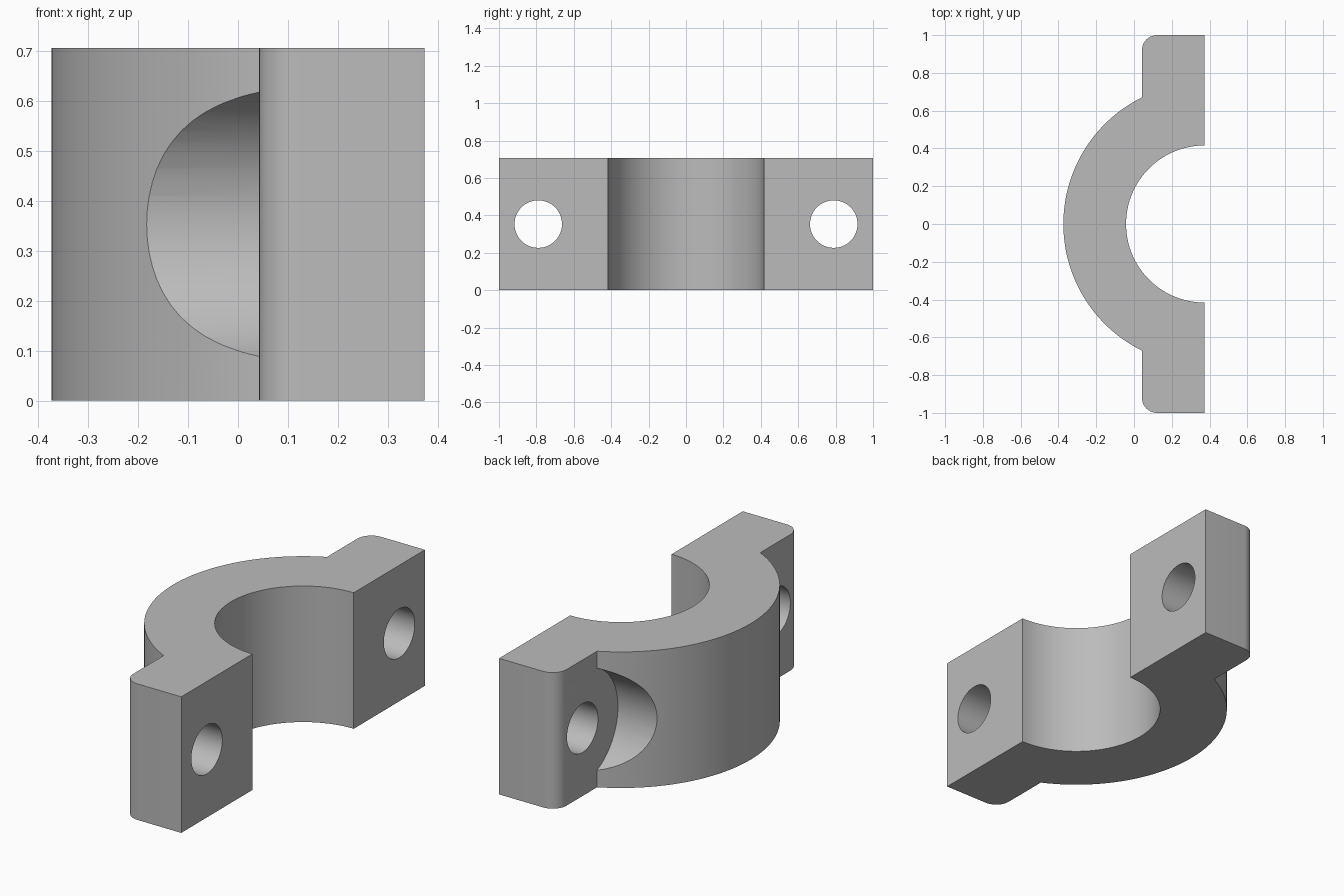
import bpy, bmesh
from math import sin, cos, asin, pi
from mathutils import Matrix, Vector

if "Cube" in bpy.data.objects:
    bpy.data.objects.remove(bpy.data.objects["Cube"], do_unlink=True)

HEIGHT = 0.707
SPLIT_X = 0.374        # flat mating face, also the bore axis
LUG_X = 0.042          # outer face of the bolt lugs
OUTER_R, BORE_R = 0.748, 0.416
FILLET = 0.08
BOLT_Y, BOLT_R, SEAT_R = 0.79, 0.127, 0.291

steel = bpy.data.materials.new("plain grey")
steel.use_nodes = True
GREY = (0.5, 0.5, 0.5, 1)
steel.diffuse_color = GREY
steel.node_tree.nodes["Principled BSDF"].inputs["Base Color"].default_value = GREY


def arc(cx, cy, r, start, end, steps):
    angles = [start + (end - start) * i / steps for i in range(steps + 1)]
    return [(cx + r * cos(a), cy + r * sin(a)) for a in angles]


def make_object(name, bm):
    bmesh.ops.recalc_face_normals(bm, faces=bm.faces)
    mesh = bpy.data.meshes.new(name)
    bm.to_mesh(mesh)
    bm.free()
    obj = bpy.data.objects.new(name, mesh)
    bpy.context.collection.objects.link(obj)
    return obj


def x_cylinder(name, x0, x1, y, r):
    bm = bmesh.new()
    place = Matrix.Translation(((x0 + x1) / 2, y, HEIGHT / 2)) @ Matrix.Rotation(pi / 2, 4, "Y")
    bmesh.ops.create_cone(bm, cap_ends=True, segments=64, radius1=r, radius2=r,
                          depth=x1 - x0, matrix=place)
    # Keep the end caps exactly on their planes
    for v in bm.verts:
        v.co.x = x0 if v.co.x < (x0 + x1) / 2 else x1
    return make_object(name, bm)


# Clamp outline: bore, lug, rounded corner, outer arc, then the mirrored lug
meet = asin((SPLIT_X - LUG_X) / OUTER_R) + pi / 2
corner = arc(LUG_X + FILLET, 1 - FILLET, FILLET, pi / 2, pi, 10)
outline = arc(SPLIT_X, 0, BORE_R, 1.5 * pi, pi / 2, 72)
outline += [(SPLIT_X, 1)] + corner
outline += arc(SPLIT_X, 0, OUTER_R, meet, 2 * pi - meet, 72)
outline += [(x, -y) for x, y in reversed(corner)] + [(SPLIT_X, -1)]

bm = bmesh.new()
base = bm.faces.new([bm.verts.new((x, y, 0)) for x, y in outline])
top = bmesh.ops.extrude_face_region(bm, geom=[base])["geom"]
bmesh.ops.translate(bm, vec=Vector((0, 0, HEIGHT)),
                    verts=[g for g in top if isinstance(g, bmesh.types.BMVert)])
clamp = make_object("clamp_half", bm)
clamp.data.materials.append(steel)

# Bolt head seats and bolt holes on both lugs
bpy.context.view_layer.objects.active = clamp
clamp.select_set(True)
for side in (-1, 1):
    for cutter in (x_cylinder("seat_cutter", -1, LUG_X, side * BOLT_Y, SEAT_R),
                   x_cylinder("bolt_cutter", -1, 1, side * BOLT_Y, BOLT_R)):
        cutter.hide_render = True
        mod = clamp.modifiers.new("cut", "BOOLEAN")
        mod.operation = "DIFFERENCE"
        mod.solver = "EXACT"
        mod.object = cutter
        bpy.ops.object.modifier_apply(modifier=mod.name)
        bpy.data.objects.remove(cutter, do_unlink=True)

bpy.ops.object.shade_smooth_by_angle(angle=pi / 6)
